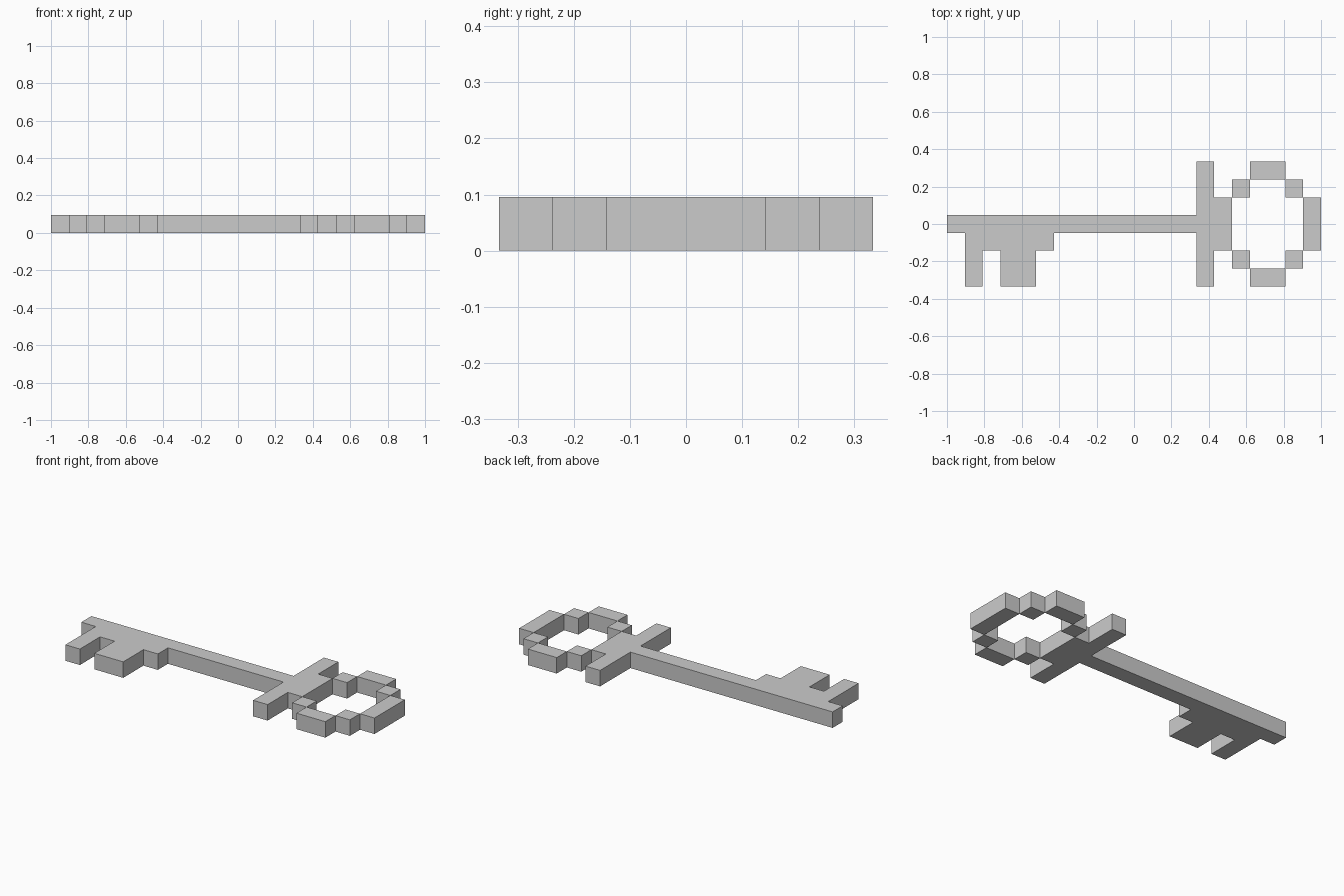
import bpy, bmesh

if "Cube" in bpy.data.objects:
    bpy.data.objects.remove(bpy.data.objects["Cube"])

U = 2 / 21  # one grid cell: the key is 21 cells long, 7 wide, 1 thick


def prism(name, outline):
    """Extrude a counter-clockwise outline, given in cells, one cell up from z = 0."""
    bm = bmesh.new()
    base = bm.faces.new([bm.verts.new(((x - 10.5) * U, (y - 3.5) * U, 0)) for x, y in outline])
    top = bmesh.ops.extrude_face_region(bm, geom=[base], use_keep_orig=True)
    verts = [g for g in top["geom"] if isinstance(g, bmesh.types.BMVert)]
    bmesh.ops.translate(bm, verts=verts, vec=(0, 0, U))
    bmesh.ops.recalc_face_normals(bm, faces=bm.faces)
    mesh = bpy.data.meshes.new(name)
    bm.to_mesh(mesh)
    bm.free()
    obj = bpy.data.objects.new(name, mesh)
    bpy.context.collection.objects.link(obj)
    return obj


def block(name, x, y, w, d):
    return prism(name, [(x, y), (x + w, y), (x + w, y + d), (x, y + d)])


# Shaft with teeth, crossbar and the inner side of the ring
prism("key_shaft", [
    (0, 3), (1, 3), (1, 0), (2, 0), (2, 2), (3, 2), (3, 0), (5, 0), (5, 2), (6, 2), (6, 3),
    (14, 3), (14, 0), (15, 0), (15, 2), (16, 2), (16, 5), (15, 5), (15, 7), (14, 7), (14, 4), (0, 4)])

# Ring handle: end block, then side and corner blocks on both sides
block("ring_end", 20, 2, 1, 3)
for side, side_y, corner_y in (("front", 0, 1), ("back", 6, 5)):
    block(f"ring_side_{side}", 17, side_y, 2, 1)
    block(f"ring_inner_corner_{side}", 16, corner_y, 1, 1)
    block(f"ring_outer_corner_{side}", 19, corner_y, 1, 1)
